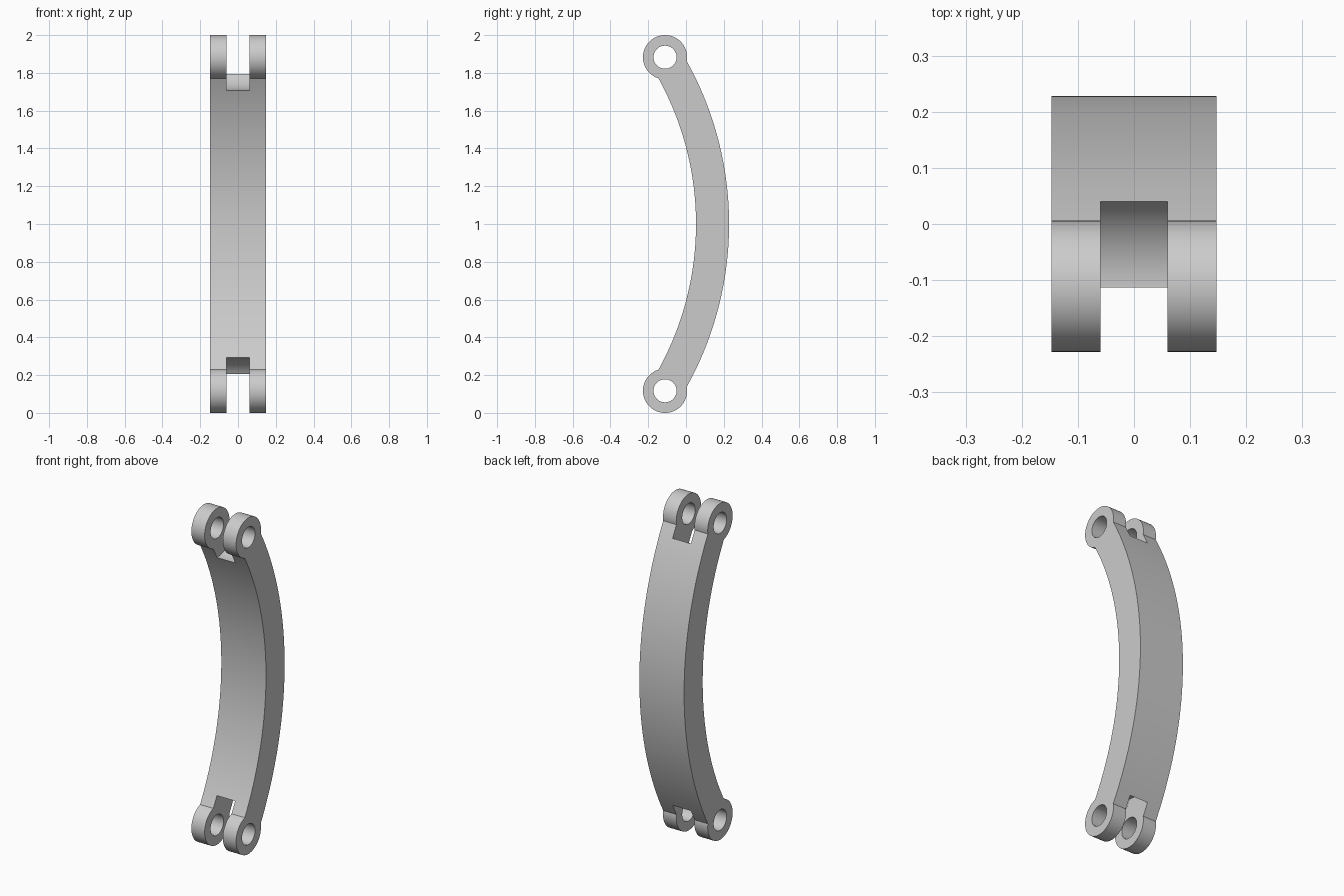
import bpy, bmesh
from math import sin, cos, radians, pi
from mathutils import Matrix, Vector

if "Cube" in bpy.data.objects:
    bpy.data.objects.remove(bpy.data.objects["Cube"], do_unlink=True)

HALF_W, SLOT_W = 0.147, 0.12       # link half width, fork gap
EYE_Y, EYE_DZ = -0.111, 0.883      # pivot eyes, measured from mid height
EYE_R, HOLE_R, SLOT_R = 0.117, 0.061, 0.175
ARC_Y, ARC_IN, ARC_OUT = -1.542, 1.595, 1.77
ARC_END = radians(30.8)

grey = bpy.data.materials.new("light grey")
grey.use_nodes = True
grey.diffuse_color = (0.6, 0.6, 0.6, 1)
grey.node_tree.nodes["Principled BSDF"].inputs["Base Color"].default_value = (0.6, 0.6, 0.6, 1)


def make_object(name, bm):
    bmesh.ops.recalc_face_normals(bm, faces=bm.faces)
    mesh = bpy.data.meshes.new(name)
    bm.to_mesh(mesh)
    bm.free()
    mesh.materials.append(grey)
    obj = bpy.data.objects.new(name, mesh)
    bpy.context.collection.objects.link(obj)
    return obj


def cylinder(name, z, radius, width):
    """Cylinder along x, centred on a pivot."""
    bm = bmesh.new()
    place = Matrix.Translation((0, EYE_Y, z)) @ Matrix.Rotation(pi / 2, 4, "Y")
    bmesh.ops.create_cone(bm, cap_ends=True, segments=96, radius1=radius,
                          radius2=radius, depth=width, matrix=place)
    return make_object(name, bm)


def combine(target, other, operation):
    """Apply a boolean and discard the helper."""
    other.hide_render = True
    mod = target.modifiers.new(operation.lower(), "BOOLEAN")
    mod.operation, mod.object, mod.solver = operation, other, "EXACT"
    bpy.context.view_layer.objects.active = target
    bpy.ops.object.modifier_apply(modifier=mod.name)
    bpy.data.objects.remove(other, do_unlink=True)


# Curved bar: concentric arcs extruded across the width
STEPS = 64
angles = [ARC_END * (2 * i / STEPS - 1) for i in range(STEPS + 1)]
outline = [(ARC_OUT, a) for a in angles] + [(ARC_IN, a) for a in reversed(angles)]
bm = bmesh.new()
face = bm.faces.new([bm.verts.new((-HALF_W, ARC_Y + r * cos(a), 1 + r * sin(a)))
                     for r, a in outline])
side = bmesh.ops.extrude_face_region(bm, geom=[face])
bmesh.ops.translate(bm, vec=Vector((2 * HALF_W, 0, 0)),
                    verts=[v for v in side["geom"] if isinstance(v, bmesh.types.BMVert)])
link = make_object("curved_link", bm)

# Forked pivot eyes at both ends: add the eye, cut the gap, drill the hole
for sign in (-1, 1):
    z = 1 + sign * EYE_DZ
    combine(link, cylinder("eye", z, EYE_R, 2 * HALF_W), "UNION")
    combine(link, cylinder("fork_gap", z, SLOT_R, SLOT_W), "DIFFERENCE")
    combine(link, cylinder("pin_hole", z, HOLE_R, 3 * HALF_W), "DIFFERENCE")

# Smooth curved walls, crisp edges
bpy.ops.object.select_all(action="DESELECT")
link.select_set(True)
bpy.context.view_layer.objects.active = link
bpy.ops.object.shade_smooth_by_angle(angle=radians(20))
